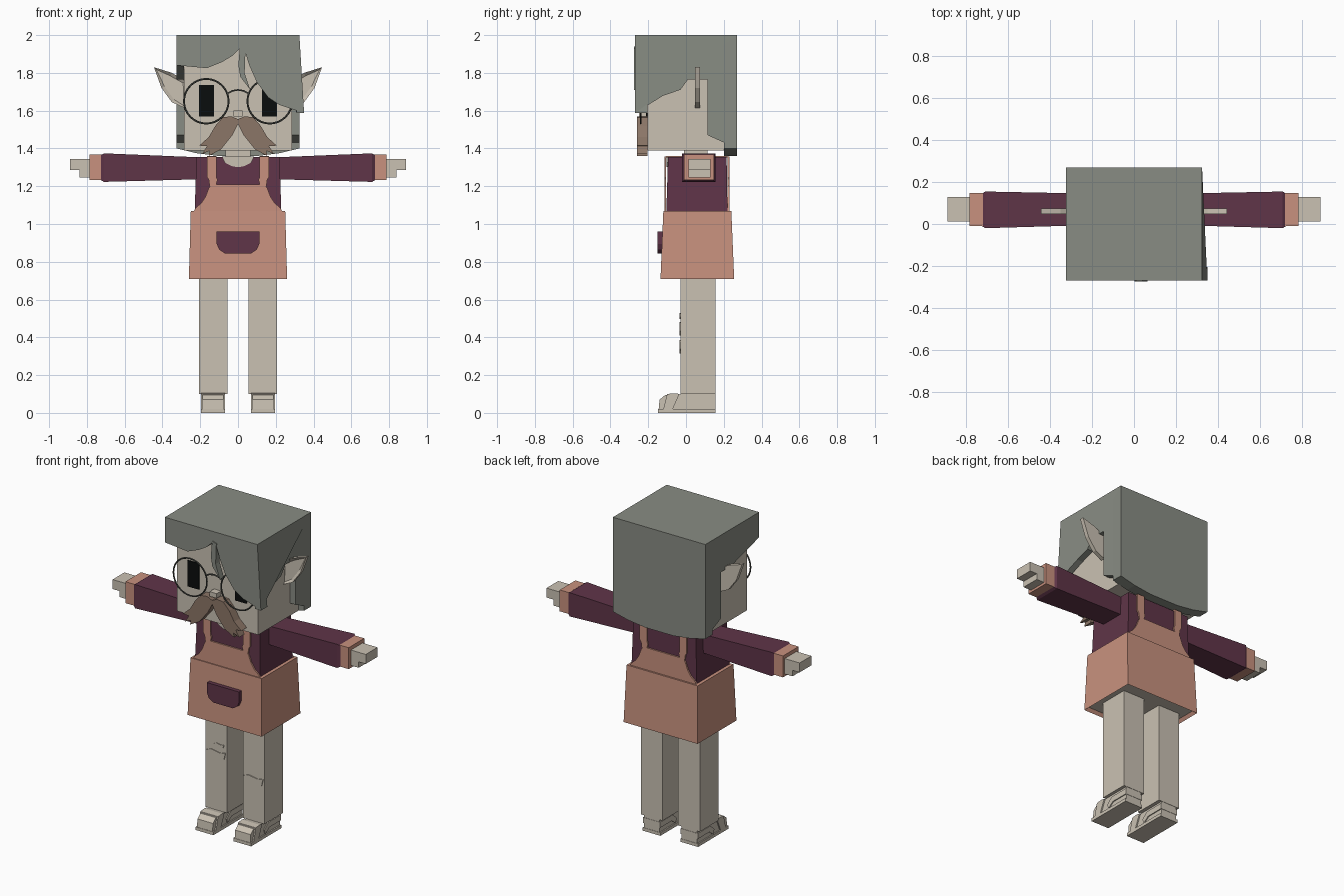
import bpy, bmesh, math
from mathutils import Vector, Matrix

old = bpy.data.objects.get("Cube")
if old:
    bpy.data.objects.remove(old)


def material(name, *rgb):
    m = bpy.data.materials.new(name)
    m.use_nodes = True
    m.diffuse_color = (*rgb, 1)
    m.node_tree.nodes["Principled BSDF"].inputs["Base Color"].default_value = (*rgb, 1)
    return m


HAIR = material("grey hair", .25, .265, .23)
SKIN = material("pale skin", .59, .535, .45)
PEACH = material("peach cloth", .58, .285, .21)
PLUM = material("plum cloth", .115, .035, .065)
BROWN = material("brown moustache", .26, .18, .135)
BLACK = material("black eye", .003, .004, .004)
METAL = material("dark metal", .07, .075, .065)


def place(axis, t, u, v):
    return Vector({"x": (t, u, v), "y": (u, t, v), "z": (u, v, t)}[axis])


def finish(name, bm, *mats):
    bmesh.ops.recalc_face_normals(bm, faces=bm.faces)
    me = bpy.data.meshes.new(name)
    bm.to_mesh(me)
    bm.free()
    for m in mats:
        me.materials.append(m)
    ob = bpy.data.objects.new(name, me)
    bpy.context.collection.objects.link(ob)
    return ob


def prism_mesh(axis, a, b, pts, s=1):
    """Outline extruded along an axis; s = -1 mirrors it across x."""
    bm = bmesh.new()
    ends = [[bm.verts.new(place(axis, t, u, v)) for u, v in pts] for t in (a, b)]
    for ring in ends:
        bm.faces.new(ring)
    n = len(pts)
    for i in range(n):
        j = (i + 1) % n
        bm.faces.new((ends[0][i], ends[0][j], ends[1][j], ends[1][i]))
    for v in bm.verts:
        v.co.x *= s
    bmesh.ops.recalc_face_normals(bm, faces=bm.faces)
    return bm


def prism(name, axis, a, b, pts, mat, s=1):
    return finish(name, prism_mesh(axis, a, b, pts, s), mat)


def loft_mesh(axis, sections, s=1):
    """Rectangles (t, u0, u1, v0, v1) joined along an axis."""
    bm = bmesh.new()
    rings = [[bm.verts.new(place(axis, t, u, v)) for u, v in
              ((u0, v0), (u1, v0), (u1, v1), (u0, v1))] for t, u0, u1, v0, v1 in sections]
    bm.faces.new(rings[0])
    bm.faces.new(rings[-1])
    for p, q in zip(rings, rings[1:]):
        for i in range(4):
            j = (i + 1) % 4
            bm.faces.new((p[i], p[j], q[j], q[i]))
    for v in bm.verts:
        v.co.x *= s
    bmesh.ops.recalc_face_normals(bm, faces=bm.faces)
    return bm


def loft(name, axis, sections, mat, s=1):
    return finish(name, loft_mesh(axis, sections, s), mat)


def box(name, x0, x1, y0, y1, z0, z1, mat, s=1):
    return loft(name, "z", [(z0, x0, x1, y0, y1), (z1, x0, x1, y0, y1)], mat, s)


def both(half):
    return half + [(-x, z) for x, z in reversed(half)]


# Head and neck
box("head", -.285, .285, -.205, .2, 1.39, 1.96, SKIN)
box("neck", -.065, .065, -.01, .115, 1.28, 1.4, SKIN)
box("nose", -.025, .025, -.25, -.205, 1.57, 1.6, SKIN)

# Hair shell: crown, back, two side panels and a swept fringe
box("hair_crown", -.325, .325, -.27, .27, 1.94, 2, HAIR)
prism("hair_back", "y", .2, .27,
      both([(.325, 2), (.325, 1.4), (.22, 1.375), (.1, 1.36)]), HAIR)
back_edge = [(.27, 2), (.27, 1.4), (.115, 1.47), (.115, 1.765), (.01, 1.765)]
left_edge = [(-.03, 1.71), (-.12, 1.68), (-.27, 1.587), (-.27, 2)]
left = prism("left_side_hair", "x", .285, .325, back_edge + left_edge, HAIR)
for v in left.data.vertices:
    if v.co.y < -.2 and v.co.z < 1.7:
        v.co.x += .025
prism("right_side_hair", "x", .285, .325, back_edge + [(-.27, 1.84), (-.27, 2)], HAIR, -1)
prism("hair_fringe", "y", -.27, -.205,
      [(-.325, 2), (-.325, 1.84), (-.165, 1.825), (-.085, 1.857), (-.03, 1.89), (.01, 1.93),
       (.035, 1.92), (.06, 1.84), (.1, 1.75), (.16, 1.67), (.22, 1.63), (.35, 1.587),
       (.325, 1.84), (.325, 2)], HAIR)
prism("loose_strand", "y", -.275, -.235,
      [(.01, 1.94), (.002, 1.84), (.012, 1.78), (.065, 1.71), (.035, 1.8), (.04, 1.93)], HAIR)

# Eyes, ears, round glasses and moustache
ear_outline = [(.275, 1.61), (.35, 1.645), (.405, 1.72), (.445, 1.83), (.35, 1.8), (.275, 1.755)]
half_moustache = [(0, 1.555), (.035, 1.57), (.08, 1.565), (.12, 1.52), (.155, 1.46),
                  (.205, 1.415), (.165, 1.412), (.19, 1.37), (.15, 1.388), (.155, 1.36),
                  (.09, 1.395), (.03, 1.47), (0, 1.53)]
for side, s in (("left", 1), ("right", -1)):
    box(side + "_eye", .127, .207, -.212, -.204, 1.57, 1.735, BLACK, s)
    bm = prism_mesh("y", .048, .074, ear_outline, s)
    front = [f for f in bm.faces if f.normal.y < -.9]
    bmesh.ops.inset_region(bm, faces=front, thickness=.018, depth=-.012)
    finish(side + "_ear", bm, SKIN)
    bpy.ops.mesh.primitive_torus_add(location=(s * .168, -.24, 1.65), rotation=(math.pi / 2, 0, 0),
                                     major_radius=.118, minor_radius=.005,
                                     major_segments=32, minor_segments=6)
    rim = bpy.context.object
    rim.name = side + "_glasses_rim"
    rim.data.materials.append(METAL)
    bpy.ops.object.shade_smooth_by_angle()
    prism(side + "_moustache", "y", -.26, -.205, half_moustache, BROWN, s)

curve = bpy.data.curves.new("glasses_bridge", "CURVE")
curve.dimensions = "3D"
curve.bevel_depth = .005
curve.bevel_resolution = 1
spline = curve.splines.new("POLY")
spline.points.add(4)
for p, (x, z) in zip(spline.points, ((-.058, 1.69), (-.03, 1.705), (0, 1.71), (.03, 1.705), (.058, 1.69))):
    p.co = (x, -.24, z, 1)
curve.materials.append(METAL)
bpy.context.collection.objects.link(bpy.data.objects.new("glasses_bridge", curve))

# Torso and skirt with a recessed underside
loft("shirt", "z", [(1.04, -.23, .23, -.105, .22), (1.355, -.22, .22, -.095, .215)], PLUM)
bm = loft_mesh("z", [(.71, -.26, .26, -.135, .255), (1.07, -.25, .25, -.12, .24)])
bottom = [f for f in bm.faces if f.normal.z < -.9]
bmesh.ops.inset_region(bm, faces=bottom, thickness=.02, depth=0)
bmesh.ops.translate(bm, verts=bottom[0].verts, vec=(0, 0, .02))
bottom[0].material_index = 1
finish("apron_skirt", bm, PEACH, SKIN)
prism("neckline", "y", -.104, -.094,
      both([(.085, 1.357), (.07, 1.325), (.035, 1.307), (.01, 1.302)]), SKIN)

# Apron bib and straps on both faces
bib = both([(.235, 1.065), (.225, 1.085), (.195, 1.11), (.172, 1.145), (.155, 1.19), (.14, 1.21)])
strap = [(.118, 1.2), (.15, 1.2), (.155, 1.235), (.165, 1.25), (.165, 1.358), (.115, 1.358),
         (.115, 1.25), (.108, 1.235)]
for where, y0, y1 in (("front", -.114, -.105), ("back", .22, .229)):
    prism(where + "_bib", "y", y0, y1, bib, PEACH)
    for s in (1, -1):
        prism(where + "_strap", "y", y0, y1, strap, PEACH, s)
for s in (1, -1):
    box("shoulder_strap", .115, .165, -.105, .22, 1.352, 1.36, PEACH, s)
prism("apron_pocket", "y", -.15, -.12,
      both([(.113, .96), (.113, .895), (.1, .865), (.07, .845)]), PLUM)

# Arms, legs and shoes
shoe = [(-.145, .015), (.155, .015), (.155, .11), (.0, .11), (-.04, .095), (-.11, .095),
        (-.14, .07)]
for side, s in (("left", 1), ("right", -1)):
    loft(side + "_sleeve", "x", [(.2, -.005, .145, 1.237, 1.353), (.71, -.02, .155, 1.223, 1.374),
                                 (.726, -.01, .145, 1.232, 1.364)], PLUM, s)
    box(side + "_cuff", .72, .785, -.01, .147, 1.232, 1.368, PEACH, s)
    prism(side + "_hand", "y", .012, .13,
          [(.78, 1.345), (.89, 1.345), (.89, 1.285), (.84, 1.285), (.84, 1.247), (.78, 1.247)], SKIN, s)
    box(side + "_leg", .055, .207, -.03, .157, .1, .74, SKIN, s)
    box(side + "_sole", .07, .195, -.147, .157, 0, .02, SKIN, s)
    prism(side + "_shoe", "x", .078, .187, shoe, SKIN, s)
    prism(side + "_shoe_strap", "x", .07, .195,
          [(-.12, .02), (-.07, .02), (-.035, .1), (-.06, .104), (-.1, .1)], SKIN, s)
    prism(side + "_heel_strap", "x", .072, .193,
          [(.0, .02), (.04, .05), (.157, .05), (.157, .085), (.03, .085), (-.01, .05)], SKIN, s)

# Knee patches
for name, cx, cz, w, h in (("right_knee_patch", -.133, .445, .068, .036),
                           ("right_small_patch", -.11, .512, .034, .016),
                           ("left_knee_patch", .13, .35, .07, .036)):
    prism(name, "y", -.035, -.028,
          [(cx + w * a, cz + h * b) for a, b in
           ((-1, .6), (-.5, 1), (.4, .7), (1, .9), (.85, -.3), (.4, -1), (-.4, -.9), (-.9, -.3))], SKIN)
